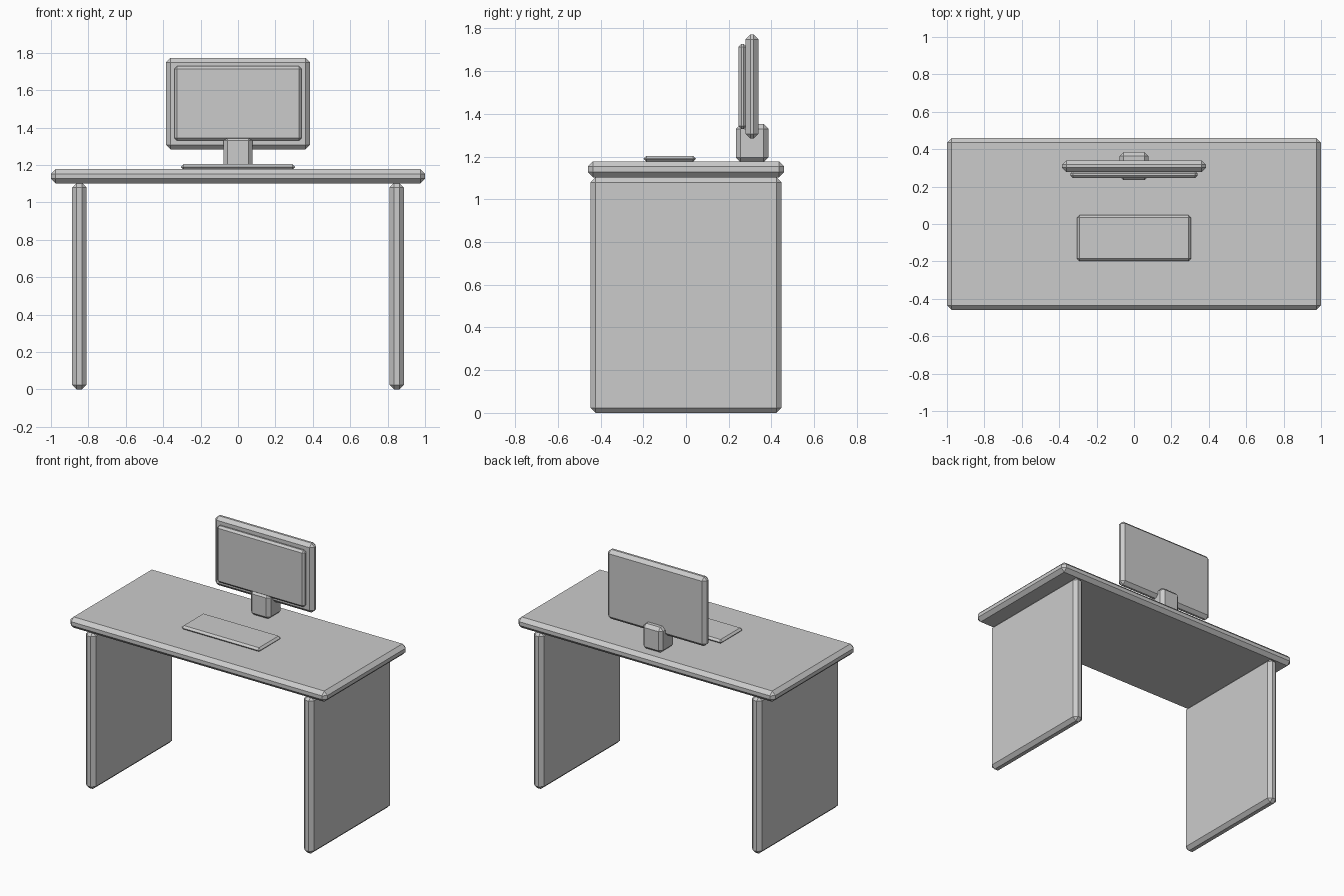
import bpy

# Remove the default cube
cube = bpy.data.objects.get("Cube")
if cube:
    bpy.data.objects.remove(cube, do_unlink=True)

# Single plain grey material
GREY = (0.6, 0.6, 0.6, 1.0)
grey = bpy.data.materials.new("plain grey")
grey.use_nodes = True
grey.diffuse_color = GREY
shader = next(n for n in grey.node_tree.nodes if n.type == 'BSDF_PRINCIPLED')
shader.inputs["Base Color"].default_value = GREY


def panel(name, x, y, z, bevel):
    """Chamfered flat-shaded box spanning the (min, max) pairs x, y, z."""
    spans = (x, y, z)
    bpy.ops.mesh.primitive_cube_add(size=1, location=[(a + b) / 2 for a, b in spans])
    obj = bpy.context.object
    obj.name = obj.data.name = name
    obj.scale = [b - a for a, b in spans]
    bpy.ops.object.transform_apply(location=False, rotation=False, scale=True)
    chamfer = obj.modifiers.new("Chamfer", 'BEVEL')
    chamfer.width = bevel
    chamfer.segments = 1
    chamfer.limit_method = 'NONE'
    obj.data.materials.append(grey)
    return obj


# Desk: top slab on two side panels
panel("desk_top", (-1, 1), (-0.46, 0.46), (1.102, 1.178), 0.025)
for side, sign in (("left", 1), ("right", -1)):
    panel(f"{side}_leg_panel", sorted((0.81 * sign, 0.887 * sign)),
          (-0.447, 0.447), (0, 1.104), 0.024)

# Monitor: stand, casing and raised screen
panel("monitor_stand", (-0.077, 0.077), (0.234, 0.386), (1.174, 1.352), 0.022)
panel("monitor_casing", (-0.385, 0.385), (0.278, 0.340), (1.284, 1.772), 0.023)
panel("monitor_screen", (-0.34, 0.34), (0.245, 0.284), (1.33, 1.728), 0.014)

# Keyboard slab
panel("keyboard", (-0.306, 0.306), (-0.198, 0.047), (1.176, 1.204), 0.0135)
